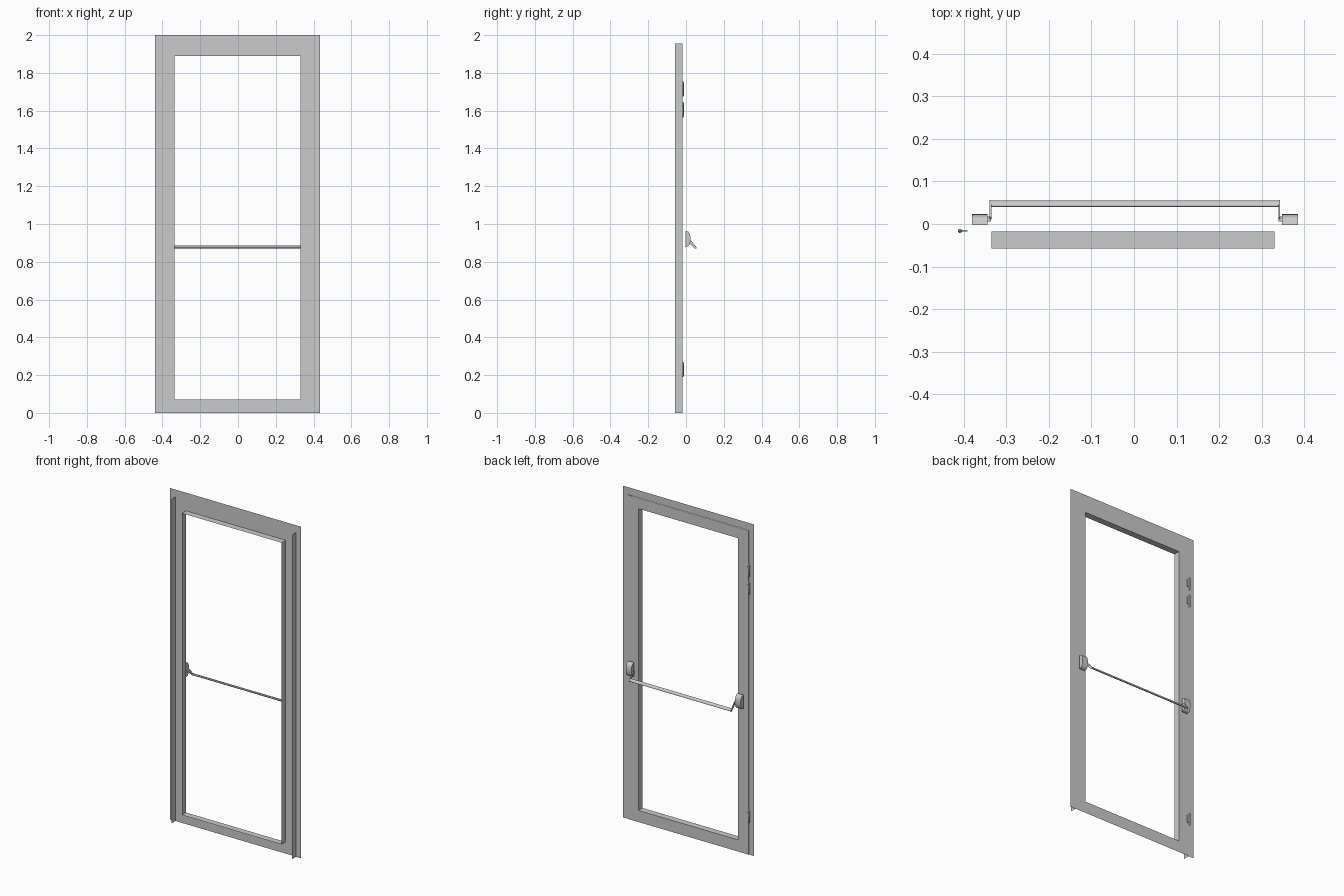
import bpy
from math import cos, sin, pi, radians

if "Cube" in bpy.data.objects:
    bpy.data.objects.remove(bpy.data.objects["Cube"])

Y_FRONT, Y_FRAME, Y_LEAF = -0.057, -0.020, -0.018
LEAF_X0, LEAF_X1, LEAF_TOP = -0.405, 0.40, 1.955
OPEN = (-0.335, 0.07, 0.33, 1.89)


def mesh_obj(name, verts, faces):
    me = bpy.data.meshes.new(name)
    me.from_pydata(verts, [], faces)
    me.update()
    ob = bpy.data.objects.new(name, me)
    bpy.context.collection.objects.link(ob)
    return ob


def extrude_x(name, profile, x0, x1):
    """Solid from a closed counter-clockwise (y, z) profile between x0 and x1."""
    n = len(profile)
    verts = [(x, y, z) for x in (x0, x1) for y, z in profile]
    faces = [tuple(reversed(range(n))), tuple(range(n, 2 * n))]
    faces += [(i, (i + 1) % n, (i + 1) % n + n, i + n) for i in range(n)]
    return mesh_obj(name, verts, faces)


def box(name, x0, x1, y0, y1, z0, z1):
    return extrude_x(name, [(y0, z0), (y1, z0), (y1, z1), (y0, z1)], x0, x1)


def corners(x0, z0, x1, z1, y):
    return [(x0, y, z0), (x1, y, z0), (x1, y, z1), (x0, y, z1)]


# Thin surround sheet: two jambs and a head
def surround():
    a, b = -0.44, 0.435
    xs = [(a, 0), (LEAF_X0, 0), (LEAF_X0, LEAF_TOP), (LEAF_X1, LEAF_TOP),
          (LEAF_X1, 0), (b, 0), (b, 2), (a, 2)]
    v = [(x, Y_FRAME, z) for x, z in xs]
    mesh_obj("door_frame", v, [(0, 7, 2, 1), (7, 6, 3, 2), (6, 5, 4, 3)])


surround()

# Leaf face with the glazing opening
ring = [(i, i + 4, (i + 1) % 4 + 4, (i + 1) % 4) for i in range(4)]
mesh_obj("door_leaf",
         corners(LEAF_X0, 0, LEAF_X1, LEAF_TOP, Y_LEAF) + corners(*OPEN, Y_LEAF), ring)

# Walls of the opening, running forward from the leaf
mesh_obj("opening_reveal", corners(*OPEN, Y_LEAF) + corners(*OPEN, Y_FRONT), ring)

# Forward-running side edges of the leaf
for name, x in (("hinge_edge", LEAF_X0), ("latch_edge", LEAF_X1)):
    quad = [(x, Y_FRONT, 0), (x, Y_LEAF, 0), (x, Y_LEAF, LEAF_TOP), (x, Y_FRONT, LEAF_TOP)]
    mesh_obj(name, quad, [(0, 1, 2, 3) if x > 0 else (3, 2, 1, 0)])

# Hinges: pin with tapered tips plus a small leaf plate
for i, zc in enumerate((0.23, 1.605, 1.714)):
    n, px, py = 10, -0.409, -0.016
    rows = [(-0.040, 0.002), (-0.034, 0.005), (0.034, 0.005), (0.040, 0.002)]
    v = [(px + r * cos(2 * pi * k / n), py + r * sin(2 * pi * k / n), zc + h)
         for h, r in rows for k in range(n)]
    f = [(j * n + k, j * n + (k + 1) % n, (j + 1) * n + (k + 1) % n, (j + 1) * n + k)
         for j in range(3) for k in range(n)]
    f += [tuple(reversed(range(n))), tuple(range(3 * n, 4 * n))]
    mesh_obj(f"hinge_pin_{i}", v, f)
    box(f"hinge_plate_{i}", -0.406, -0.391, -0.018, -0.014, zc - 0.022, zc + 0.022)

# Push-bar brackets: rounded housing, pivot and sloping arm at each end
housing = [(-0.002, 0.878), (0.008, 0.881)]
housing += [(0.008 + 0.016 * cos(t), 0.921 + 0.040 * sin(t))
            for t in (radians(a) for a in range(-70, 91, 20))]
housing += [(-0.002, 0.963)]
arm = [(0.010, 0.915), (0.012, 0.903), (0.048, 0.870), (0.054, 0.870),
       (0.056, 0.876), (0.024, 0.915), (0.016, 0.922)]
for side, s in (("left", -1), ("right", 1)):
    def span(a, b, s=s):
        return sorted((s * a + 0.002, s * b + 0.002))
    extrude_x(f"bar_housing_{side}", housing, *span(0.346, 0.383))
    box(f"bar_pivot_{side}", *span(0.338, 0.347), 0.006, 0.018, 0.903, 0.917)
    extrude_x(f"bar_arm_{side}", arm, *span(0.337, 0.341))

# Push bar: oval tube tilted along the arms
tilt = radians(-45)
oval = []
for k in range(12):
    u, w = 0.0095 * cos(pi * k / 6), 0.0055 * sin(pi * k / 6)
    oval.append((0.0475 + u * cos(tilt) - w * sin(tilt),
                 0.8790 + u * sin(tilt) + w * cos(tilt)))
bar = extrude_x("push_bar", oval, -0.336, 0.340)

for ob in [o for o in bpy.data.objects if o.name.startswith(("push_bar", "hinge_pin", "bar_housing"))]:
    bpy.ops.object.select_all(action='DESELECT')
    ob.select_set(True)
    bpy.context.view_layer.objects.active = ob
    bpy.ops.object.shade_smooth_by_angle(angle=radians(40))
